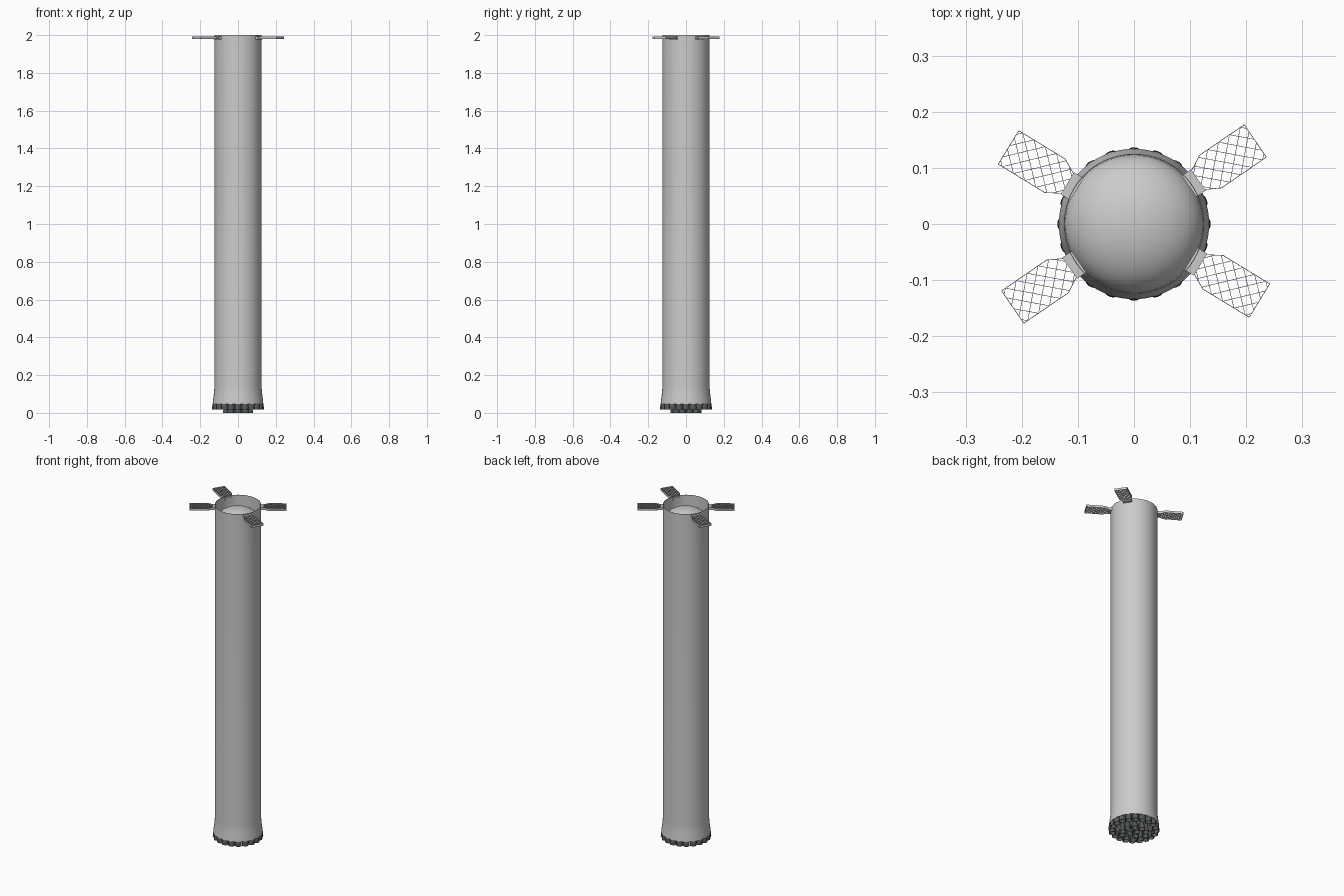
import bpy, bmesh, math
from mathutils import Matrix, Vector

if "Cube" in bpy.data.objects:
    bpy.data.objects.remove(bpy.data.objects["Cube"])

dark = bpy.data.materials.new("engine_dark")
dark.diffuse_color = (0.09, 0.1, 0.095, 1)
dark.use_nodes = True
dark.node_tree.nodes["Principled BSDF"].inputs["Base Color"].default_value = dark.diffuse_color


def finish(bm, name, mat=None, smooth=True):
    bmesh.ops.remove_doubles(bm, verts=bm.verts, dist=1e-6)
    bmesh.ops.recalc_face_normals(bm, faces=bm.faces)
    me = bpy.data.meshes.new(name)
    bm.to_mesh(me)
    bm.free()
    ob = bpy.data.objects.new(name, me)
    bpy.context.collection.objects.link(ob)
    if mat:
        me.materials.append(mat)
    if smooth:
        bpy.ops.object.select_all(action='DESELECT')
        ob.select_set(True)
        bpy.context.view_layer.objects.active = ob
        bpy.ops.object.shade_smooth_by_angle(angle=math.radians(35))
    return ob


def lathe(bm, profile, segs, x=0, y=0):
    rings = []
    for r, z in profile:
        rings.append([bm.verts.new((x + r * math.cos(2 * math.pi * i / segs),
                                    y + r * math.sin(2 * math.pi * i / segs), z))
                      for i in range(segs)])
    for a, b in zip(rings, rings[1:]):
        for i in range(segs):
            j = (i + 1) % segs
            bm.faces.new((a[i], a[j], b[j], b[i]))
    return rings


def bar(bm, p, q, thick, z0, z1):
    # upright wall between two plan points
    p, q = Vector(p), Vector(q)
    n = Vector((-(q - p).y, (q - p).x)).normalized() * thick / 2
    pts = [p + n, q + n, q - n, p - n]
    lo = [bm.verts.new((v.x, v.y, z0)) for v in pts]
    hi = [bm.verts.new((v.x, v.y, z1)) for v in pts]
    bm.faces.new(lo)
    bm.faces.new(hi)
    for i in range(4):
        j = (i + 1) % 4
        bm.faces.new((lo[i], lo[j], hi[j], hi[i]))


# tank body with flared skirt, open rim and inner wall
bm = bmesh.new()
lathe(bm, [(0.130, 0.048), (0.134, 0.048), (0.1325, 0.065), (0.129, 0.09),
           (0.1265, 0.115), (0.125, 0.14), (0.125, 2.0), (0.1235, 2.0),
           (0.1235, 1.88)], 72)
finish(bm, "tank_body")

# tank dome inside the rim
bm = bmesh.new()
prof = [(0.1235 * math.cos(t), 1.895 + 0.082 * math.sin(t))
        for t in [math.pi / 2 * i / 12 for i in range(12)]]
rings = lathe(bm, prof, 72)
apex = bm.verts.new((0, 0, 1.977))
for i in range(72):
    bm.faces.new((rings[-1][i], rings[-1][(i + 1) % 72], apex))
finish(bm, "tank_dome")

# thrust plate closing the skirt
bm = bmesh.new()
bmesh.ops.create_circle(bm, cap_ends=True, segments=72, radius=0.1325,
                        matrix=Matrix.Translation((0, 0, 0.05)))
finish(bm, "thrust_plate", smooth=False)

# engine bells: outer, middle and centre rings
outer = [(0.012, 0.052), (0.0165, 0.046), (0.0178, 0.034), (0.0182, 0.019),
         (0.0168, 0.019), (0.013, 0.034), (0.006, 0.046), (0.0005, 0.048)]
inner = [(0.007, 0.052), (0.009, 0.042), (0.0135, 0.026), (0.0165, 0.012), (0.018, 0.0),
         (0.017, 0.0), (0.0125, 0.022), (0.006, 0.038), (0.0005, 0.04)]
for name, count, radius, prof in (("outer_engines", 20, 0.1185, outer),
                                  ("middle_engines", 10, 0.065, inner),
                                  ("centre_engines", 3, 0.024, inner)):
    bm = bmesh.new()
    for i in range(count):
        a = 2 * math.pi * i / count + math.pi / 2
        lathe(bm, prof, 20, radius * math.cos(a), radius * math.sin(a))
    finish(bm, name, dark)

# grid fins: outline, diagonal lattice clipped to it, solid mount
Z0, Z1 = 1.979, 1.992
X0, XM, X1, W0, W1 = 0.136, 0.165, 0.262, 0.019, 0.035
outline = [(X0, -W0), (XM, -W1), (X1, -W1), (X1, W1), (XM, W1), (X0, W0)]


def clip(p, d):
    # range of a line inside the convex outline
    lo, hi = -9.0, 9.0
    for a, b in zip(outline, outline[1:] + outline[:1]):
        ex, ey = b[0] - a[0], b[1] - a[1]
        dist = ex * (p[1] - a[1]) - ey * (p[0] - a[0])
        rate = ex * d[1] - ey * d[0]
        if abs(rate) < 1e-9:
            continue
        t = -dist / rate
        if rate > 0:
            lo = max(lo, t)
        else:
            hi = min(hi, t)
    return lo, hi


for k, deg in enumerate((34.4, 148.6, 214.4, 328.6)):
    spin = Matrix.Rotation(math.radians(deg), 4, 'Z')
    bm = bmesh.new()
    for a, b in zip(outline, outline[1:] + outline[:1]):
        bar(bm, a, b, 0.0012, Z0, Z1)
    for s in (1, -1):
        d = (math.cos(math.radians(45)), s * math.sin(math.radians(45)))
        for i in range(-3, 8):
            p = (X0 + 0.012 + i * 0.0235, 0)
            lo, hi = clip(p, d)
            if hi - lo > 0.004:
                bar(bm, (p[0] + d[0] * lo, d[1] * lo),
                    (p[0] + d[0] * hi, d[1] * hi), 0.001, Z0, Z1)
    bm.transform(spin)
    finish(bm, f"grid_fin_{k + 1}", smooth=False)
    bm = bmesh.new()
    bar(bm, (0.119, 0), (0.139, 0), 0.046, Z0 - 0.001, Z1 + 0.001)
    bm.transform(spin)
    finish(bm, f"fin_mount_{k + 1}", smooth=False)
